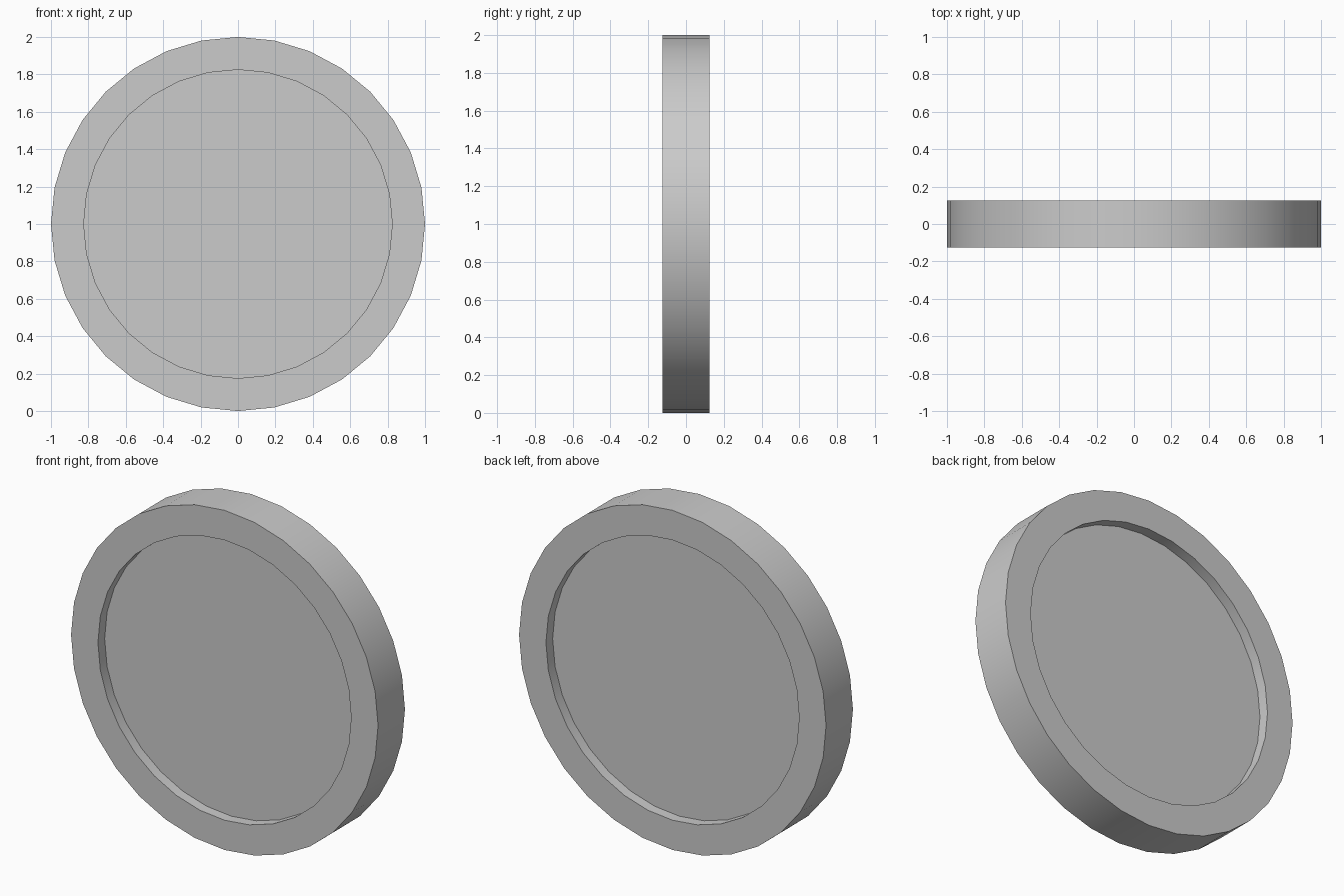
import bpy, bmesh
from math import sin, cos, pi

if "Cube" in bpy.data.objects:
    bpy.data.objects.remove(bpy.data.objects["Cube"])

SIDES = 32
# Closed profile (radius, y): recessed floor, straight wall, flat ring, outer band, mirrored
half = [(0.825, -0.0625), (0.825, -0.125), (1.0, -0.125)]
profile = half + [(r, -y) for r, y in reversed(half)]

# Revolve the profile around the y axis
bm = bmesh.new()
rings = []
for r, y in profile:
    rings.append([bm.verts.new((r * sin(2 * pi * i / SIDES), y, 1 + r * cos(2 * pi * i / SIDES)))
                  for i in range(SIDES)])
for a, b in zip(rings, rings[1:]):
    for i in range(SIDES):
        j = (i + 1) % SIDES
        bm.faces.new((a[i], a[j], b[j], b[i]))

# Recessed floors on both sides
bm.faces.new(rings[0])
bm.faces.new(rings[-1])
bmesh.ops.recalc_face_normals(bm, faces=bm.faces)

mesh = bpy.data.meshes.new("rimmed_disc")
bm.to_mesh(mesh)
bm.free()
disc = bpy.data.objects.new("rimmed_disc", mesh)
bpy.context.collection.objects.link(disc)

# Smooth round walls, crisp rim edges
bpy.context.view_layer.objects.active = disc
disc.select_set(True)
bpy.ops.object.shade_smooth_by_angle(angle=pi / 6)
